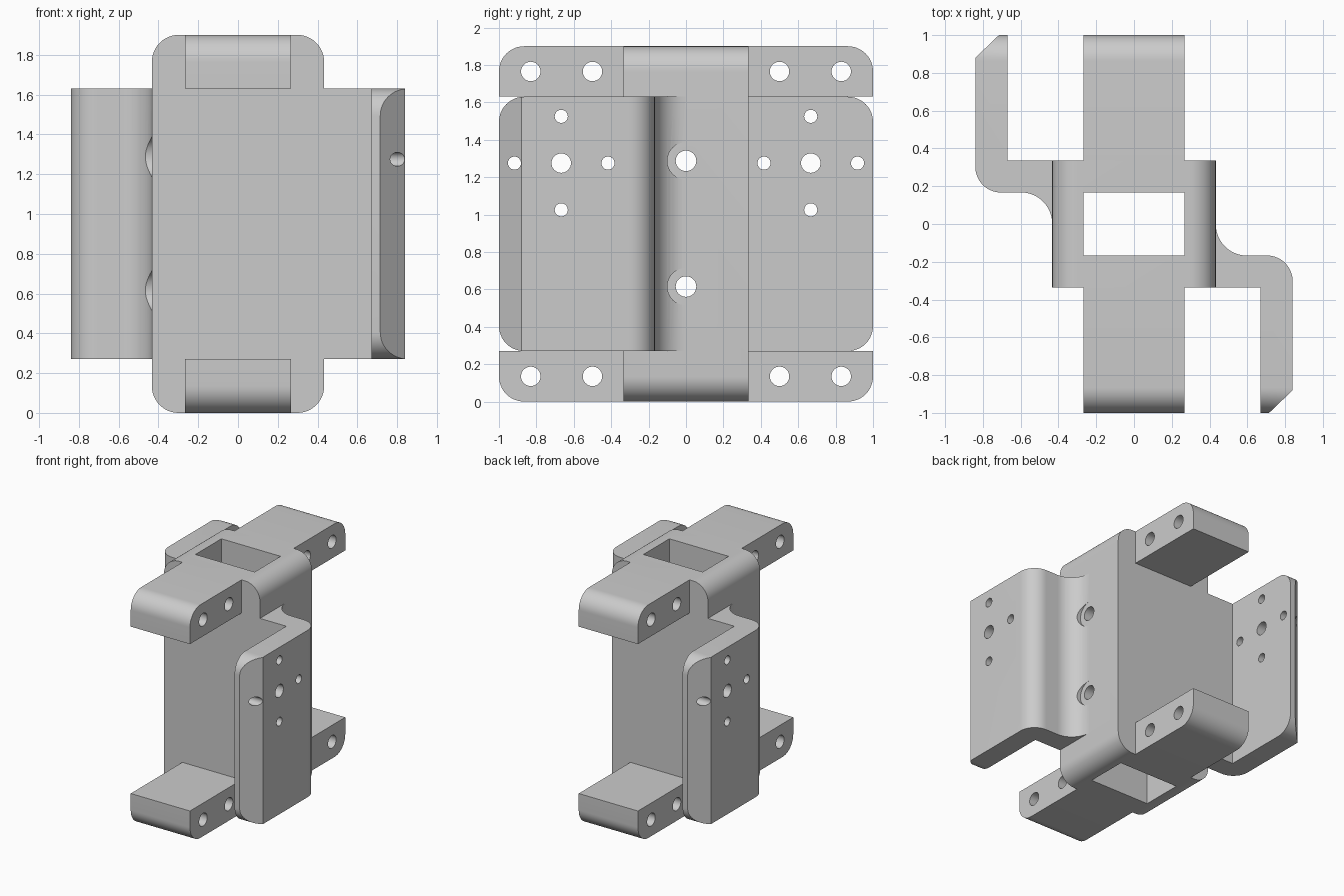
import bpy, bmesh, math
from mathutils import Vector

old = bpy.data.objects.get("Cube")
if old:
    bpy.data.objects.remove(old, do_unlink=True)

GREY = (0.6, 0.6, 0.6, 1)
mat = bpy.data.materials.new("light grey")
mat.use_nodes = True
mat.diffuse_color = GREY
mat.node_tree.nodes["Principled BSDF"].inputs["Base Color"].default_value = GREY

HEIGHT = 1.9          # overall height
BAR = 0.27            # arm height, and step to the wings
CORE_X, CORE_Y = 0.433, 0.335
R = 0.135             # common corner radius


def rounded(points, steps=12):
    """Outline from (a, b, radius) corners; convex or concave."""
    out = []
    for i, (a, b, r) in enumerate(points):
        p = Vector((a, b))
        if not r:
            out.append(p)
            continue
        d0 = (Vector(points[i - 1][:2]) - p).normalized()
        d1 = (Vector(points[(i + 1) % len(points)][:2]) - p).normalized()
        centre = p + (d0 + d1) * r      # right-angled corners
        for k in range(steps + 1):
            t = k / steps * math.pi / 2
            out.append(centre - d1 * r * math.cos(t) - d0 * r * math.sin(t))
    return out


def circle(a, b, r, n=32):
    return [Vector((a + r * math.cos(k * math.tau / n), b + r * math.sin(k * math.tau / n)))
            for k in range(n)]


def prism(name, outlines, axis, lo, hi):
    """Extrude outlines along an axis."""
    place = {"x": lambda p, c: (c, p.x, p.y),
             "y": lambda p, c: (p.x, c, p.y),
             "z": lambda p, c: (p.x, p.y, c)}[axis]
    bm = bmesh.new()
    for outline in outlines:
        low = [bm.verts.new(place(p, lo)) for p in outline]
        high = [bm.verts.new(place(p, hi)) for p in outline]
        bm.faces.new(low)
        bm.faces.new(high)
        for i in range(len(low)):
            bm.faces.new((low[i - 1], low[i], high[i], high[i - 1]))
    bmesh.ops.recalc_face_normals(bm, faces=bm.faces)
    mesh = bpy.data.meshes.new(name)
    bm.to_mesh(mesh)
    bm.free()
    mesh.materials.append(mat)
    ob = bpy.data.objects.new(name, mesh)
    bpy.context.collection.objects.link(ob)
    return ob


def activate(ob):
    bpy.ops.object.select_all(action="DESELECT")
    ob.select_set(True)
    bpy.context.view_layer.objects.active = ob


def carve(ob, cutter, operation="DIFFERENCE"):
    mod = ob.modifiers.new("carve", "BOOLEAN")
    mod.operation, mod.object, mod.solver = operation, cutter, "EXACT"
    activate(ob)
    bpy.ops.object.modifier_apply(modifier=mod.name)
    bpy.data.objects.remove(cutter, do_unlink=True)


def finish(ob):
    activate(ob)
    bpy.ops.object.shade_smooth_by_angle(angle=math.radians(30))


# Core block with a vertical slot and two cross holes
BOLT_Z = (0.615, 1.287)
core = prism("core_block", [rounded([(-CORE_X, 0, R), (CORE_X, 0, R),
                                     (CORE_X, HEIGHT, R), (-CORE_X, HEIGHT, R)])],
             "y", -CORE_Y, CORE_Y)
slot = [Vector((sx * 0.267, sy * 0.167)) for sx, sy in ((-1, -1), (1, -1), (1, 1), (-1, 1))]
carve(core, prism("slot_cutter", [slot], "z", -0.1, HEIGHT + 0.1))
carve(core, prism("bolt_cutter", [circle(0, z, 0.055) for z in BOLT_Z], "x", -1, 1))
finish(core)

# Four arms, rounded on the outer top or bottom edge
for end, sy in (("front", -1), ("back", 1)):
    for level, outer, inner in (("lower", 0, BAR), ("upper", HEIGHT, HEIGHT - BAR)):
        outline = rounded([(sy * CORE_Y, outer, 0), (sy, outer, R),
                           (sy, inner, 0), (sy * CORE_Y, inner, 0)])
        arm = prism(f"{end}_{level}_arm", [outline], "x", -0.267, 0.267)
        mid = (outer + inner) / 2
        carve(arm, prism("pin_cutter", [circle(sy * y, mid, 0.052) for y in (0.5, 0.83)],
                         "x", -1, 1))
        finish(arm)

# Bent wing: plan outline, rounded end corners, screw holes, bolt head clearance
plan = rounded([(0.42, -CORE_Y, 0), (0.67, -CORE_Y, 0), (0.67, -1, 0), (0.715, -1, 0),
                (0.84, -0.88, 0), (0.84, -0.167, R), (CORE_X, -0.167, 0.165),
                (CORE_X, 0, 0), (0.42, 0, 0)])
wing = prism("left_wing", [plan], "z", BAR, HEIGHT - BAR)
side = rounded([(-1, BAR, R), (0.2, BAR, 0), (0.2, HEIGHT - BAR, 0), (-1, HEIGHT - BAR, R)])
carve(wing, prism("end_cutter", [side], "x", 0.3, 1), "INTERSECT")
SCREW_Y, SCREW_Z = -0.667, 1.275
screws = [circle(SCREW_Y, SCREW_Z, 0.052)]
screws += [circle(SCREW_Y + dy, SCREW_Z + dz, 0.035)
           for dy, dz in ((-0.25, 0), (0.25, 0), (0, -0.25), (0, 0.25))]
carve(wing, prism("screw_cutter", screws, "x", 0.5, 1))
carve(wing, prism("clearance_cutter", [circle(0, z, 0.1) for z in BOLT_Z], "x", 0.3, 0.7))
finish(wing)

# Opposite wing is the same part turned half round
twin = wing.copy()
twin.name = "right_wing"
twin.rotation_euler.z = math.pi
bpy.context.collection.objects.link(twin)
